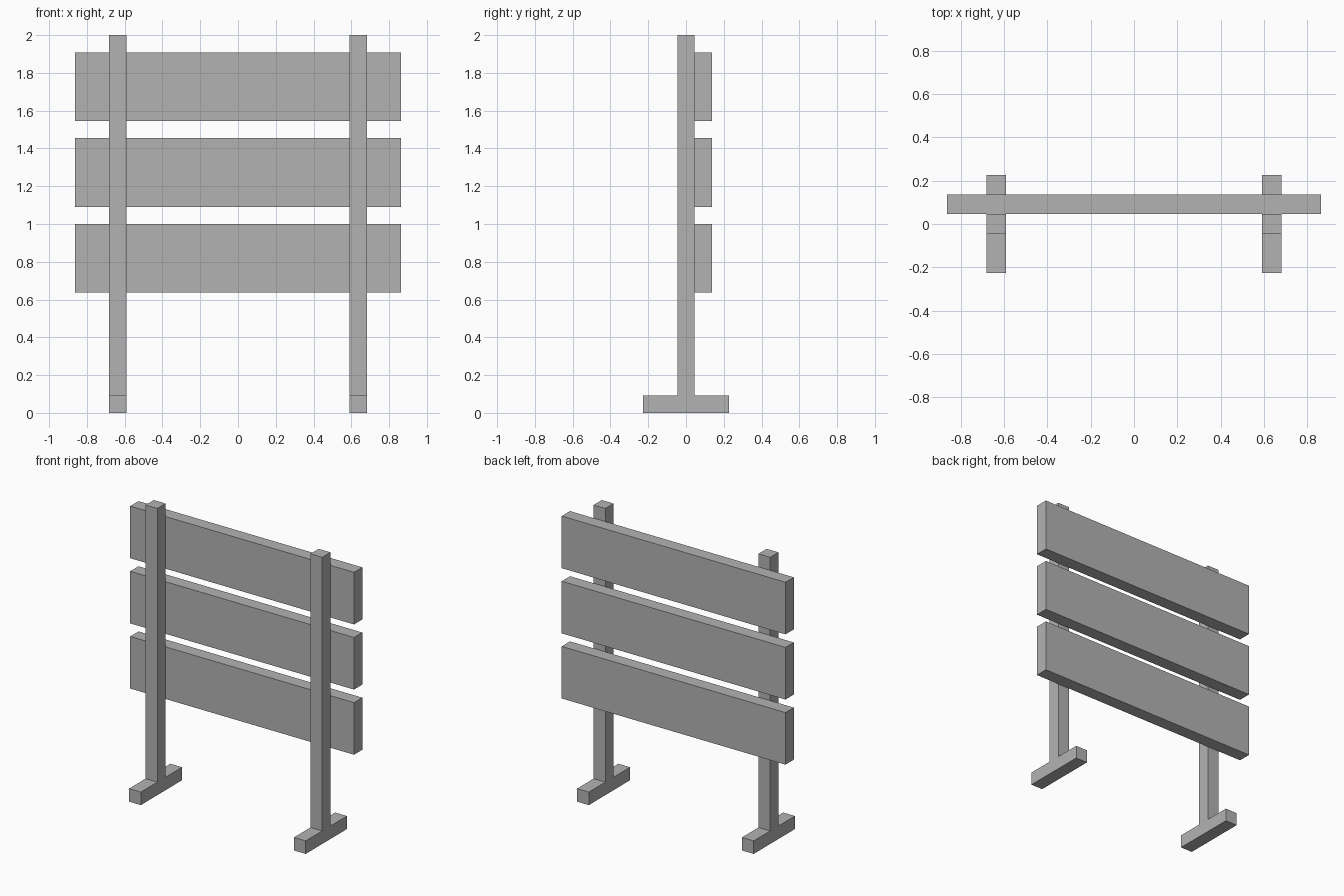
import bpy
import bmesh

cube = bpy.data.objects.get("Cube")
if cube:
    bpy.data.objects.remove(cube, do_unlink=True)

U = 1 / 11  # timber thickness, the module for every part

grey = bpy.data.materials.new("plain grey")
grey.use_nodes = True
colour = (0.45, 0.45, 0.45, 1)
grey.diffuse_color = colour
grey.node_tree.nodes["Principled BSDF"].inputs["Base Color"].default_value = colour


def extrude_part(name, profile, x, width):
    """Extrude a side profile of (y, z) points, in modules, along x."""
    bm = bmesh.new()
    verts = [bm.verts.new(((x - width / 2) * U, y * U, z * U)) for y, z in profile]
    face = bm.faces.new(verts)
    moved = bmesh.ops.extrude_face_region(bm, geom=[face])["geom"]
    bmesh.ops.translate(bm, vec=(width * U, 0, 0),
                        verts=[g for g in moved if isinstance(g, bmesh.types.BMVert)])
    bmesh.ops.recalc_face_normals(bm, faces=bm.faces)
    mesh = bpy.data.meshes.new(name)
    bm.to_mesh(mesh)
    bm.free()
    mesh.materials.append(grey)
    obj = bpy.data.objects.new(name, mesh)
    bpy.context.collection.objects.link(obj)


# Posts, each in one piece with its foot
half = [(2.5, 0), (2.5, 1), (0.5, 1), (0.5, 22)]
post = half + [(-y, z) for y, z in reversed(half)]
for side, sign in (("left", 1), ("right", -1)):
    extrude_part(f"{side}_post_and_foot", post, sign * 7, 1)

# Boards fixed to the back of the posts
for name, z in (("lower", 7), ("middle", 12), ("upper", 17)):
    board = [(0.5, z), (1.5, z), (1.5, z + 4), (0.5, z + 4)]
    extrude_part(f"{name}_board", board, 0, 19)
